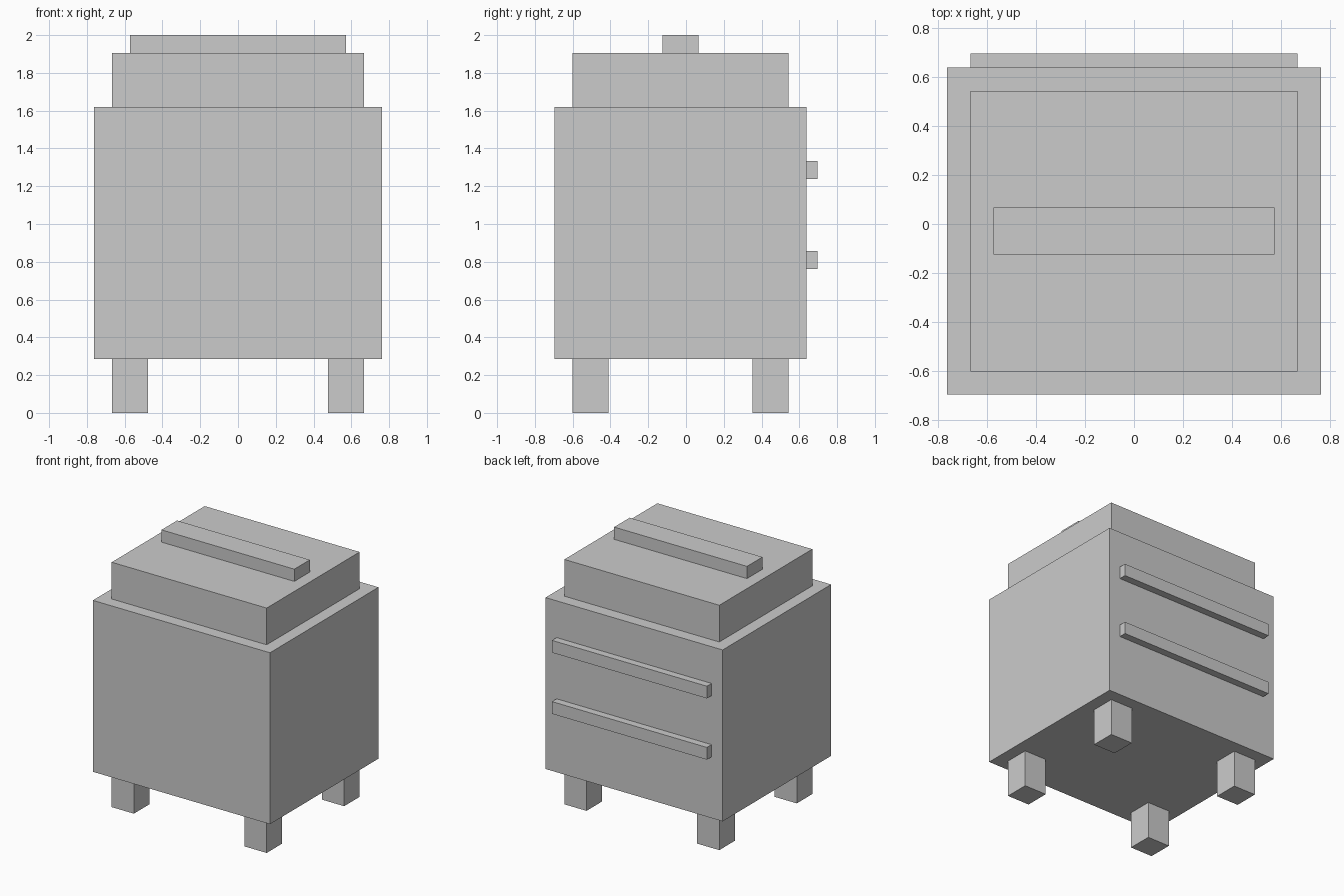
import bpy

if "Cube" in bpy.data.objects:
    bpy.data.objects.remove(bpy.data.objects["Cube"])

U = 2 / 21          # modelling unit: the model is 21 units tall
Y0 = -0.3           # body centre in y, offset by the back bars


def box(name, x, y, z):
    """Box from (min, max) ranges in units; y is relative to the body centre."""
    ranges = (x, (y[0] + Y0, y[1] + Y0), z)
    centre = [(a + b) / 2 * U for a, b in ranges]
    bpy.ops.mesh.primitive_cube_add(size=1, location=centre)
    ob = bpy.context.object
    ob.name = name
    ob.scale = [(b - a) * U for a, b in ranges]
    bpy.ops.object.transform_apply(location=False, rotation=False, scale=True)
    return ob


# Main body, stepped lid and top handle
box("body", (-8, 8), (-7, 7), (3, 17))
box("lid", (-7, 7), (-6, 6), (17, 20))
box("lid_handle", (-6, 6), (-1, 1), (20, 21))

# Horizontal bars on the back
for label, z in (("lower", 8), ("upper", 13)):
    box(f"{label}_back_bar", (-7, 7), (7, 7.6), (z, z + 1))

# Four square legs
for side, x in (("left", -7), ("right", 5)):
    for end, y in (("front", -6), ("back", 4)):
        box(f"{end}_{side}_leg", (x, x + 2), (y, y + 2), (0, 3))
